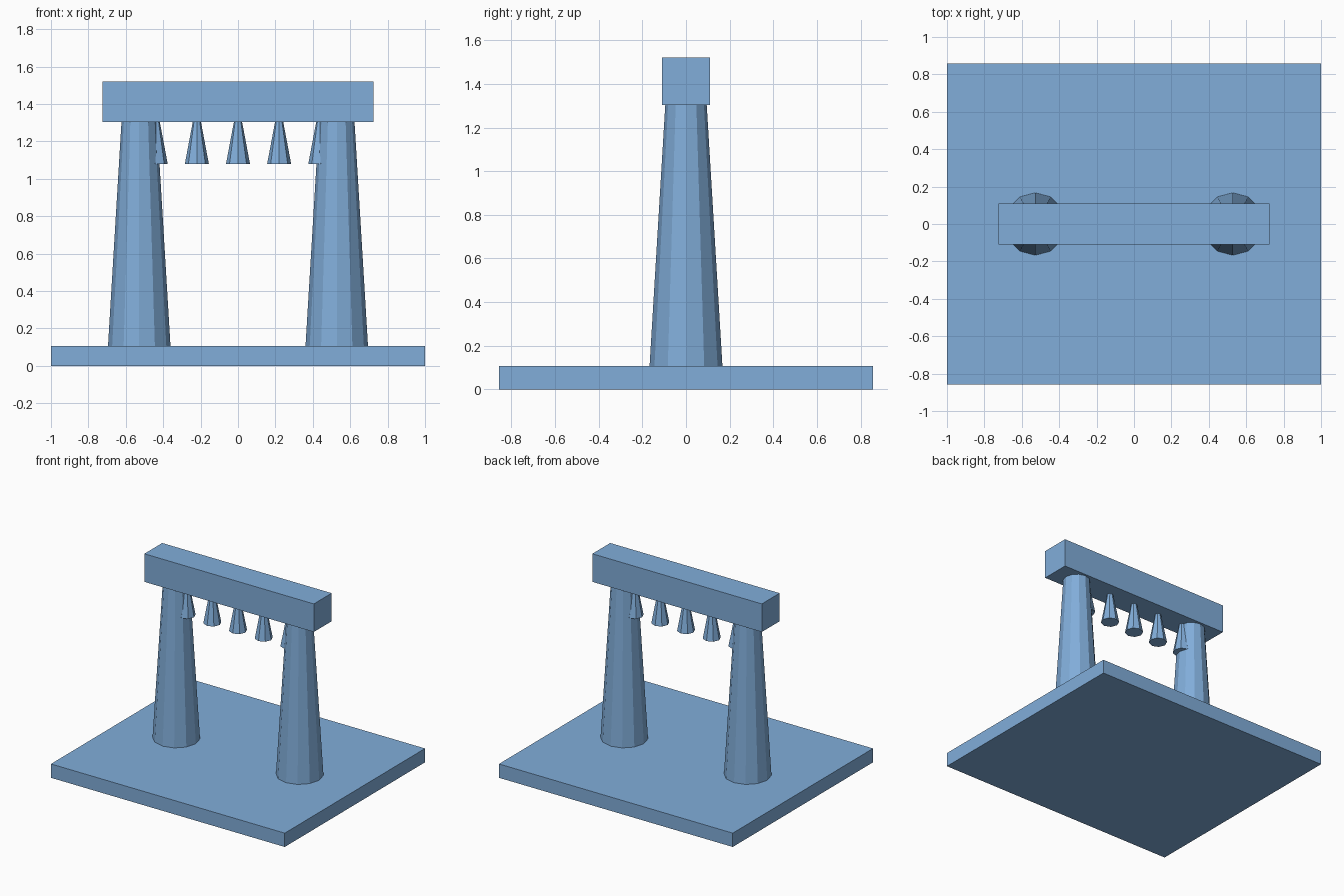
import bpy

if "Cube" in bpy.data.objects:
    bpy.data.objects.remove(bpy.data.objects["Cube"])

blue = bpy.data.materials.new("soft blue")
blue.diffuse_color = (0.22, 0.42, 0.70, 1.0)
blue.use_nodes = True
blue.node_tree.nodes["Principled BSDF"].inputs["Base Color"].default_value = blue.diffuse_color


def finish(name):
    ob = bpy.context.object
    ob.name = name
    ob.data.name = name
    ob.data.materials.append(blue)
    return ob


def box(name, size, z0):
    """Box centred on x and y with its underside at z0."""
    bpy.ops.mesh.primitive_cube_add(size=1, location=(0, 0, z0 + size[2] / 2))
    bpy.context.object.scale = size
    bpy.ops.object.transform_apply(location=False, rotation=False, scale=True)
    return finish(name)


def taper(name, x, z0, z1, r0, r1, sides):
    """Flat-sided tapered column from z0 up to z1."""
    bpy.ops.mesh.primitive_cone_add(vertices=sides, radius1=r0, radius2=r1,
                                    depth=z1 - z0, location=(x, 0, (z0 + z1) / 2))
    return finish(name)


BASE_TOP = 0.107
BEAM_BOTTOM = 1.303

# Ground slab and top beam
box("base_slab", (2.0, 1.714, BASE_TOP), 0)
box("top_beam", (1.45, 0.218, 0.217), BEAM_BOTTOM)

# Two tapered pillars
for side, x in (("left", -0.528), ("right", 0.528)):
    taper(side + "_pillar", x, BASE_TOP, BEAM_BOTTOM, 0.167, 0.095, 12)

# Row of hanging bells under the beam
for i in range(5):
    taper(f"hanging_bell_{i + 1}", (i - 2) * 0.22, 1.08, BEAM_BOTTOM, 0.064, 0.022, 8)
